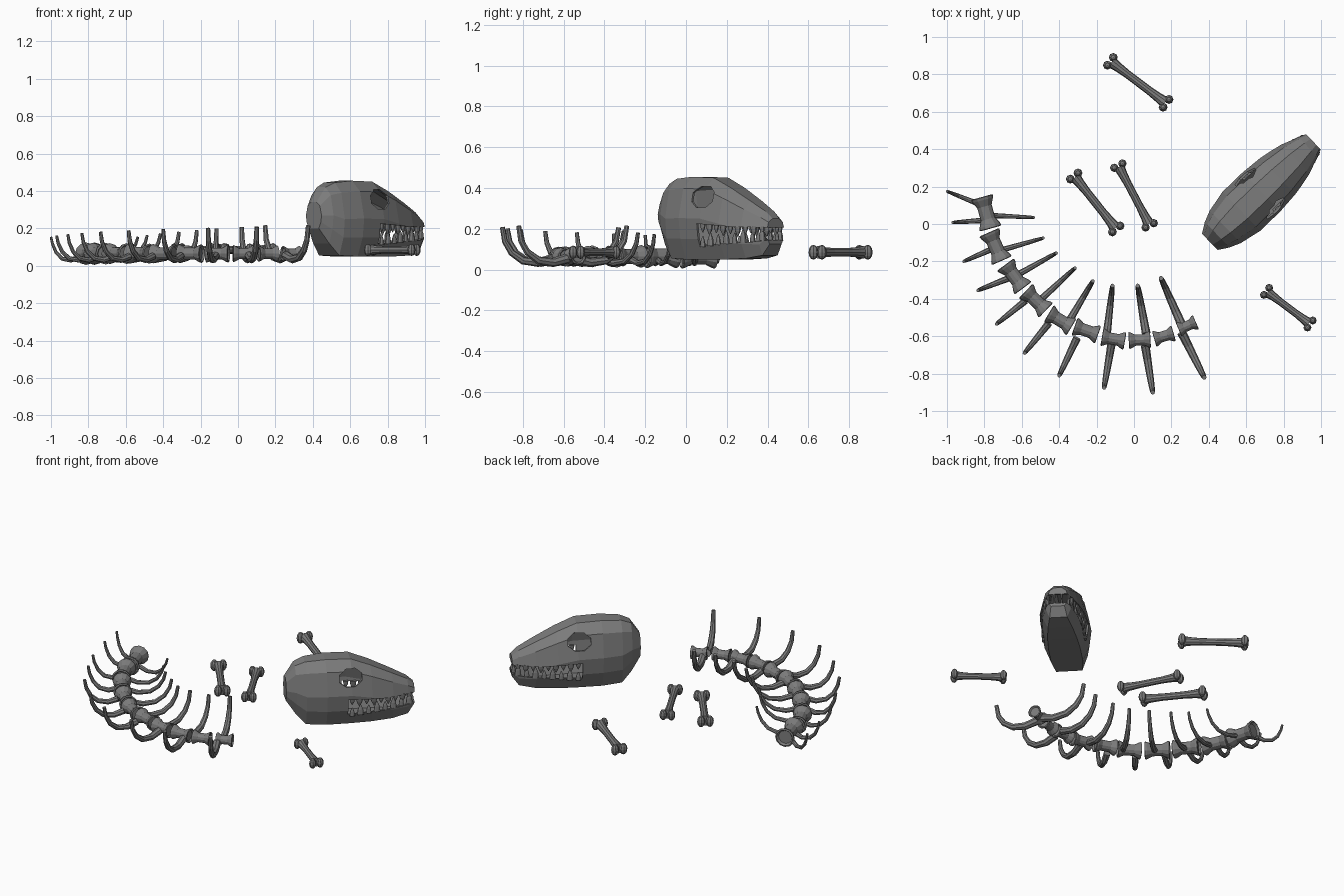
import bpy, bmesh, math
from mathutils import Vector, Matrix

if "Cube" in bpy.data.objects:
    bpy.data.objects.remove(bpy.data.objects["Cube"])

bone_mat = bpy.data.materials.new("fossil_grey")
bone_mat.use_nodes = True
GREY = (0.2, 0.2, 0.2, 1)
bone_mat.diffuse_color = GREY
bone_mat.node_tree.nodes["Principled BSDF"].inputs["Base Color"].default_value = GREY


def finish(bm, name):
    bmesh.ops.recalc_face_normals(bm, faces=bm.faces)
    mesh = bpy.data.meshes.new(name)
    bm.to_mesh(mesh)
    bm.free()
    mesh.materials.append(bone_mat)
    ob = bpy.data.objects.new(name, mesh)
    bpy.context.collection.objects.link(ob)
    return ob


def loft(bm, rings):
    """Skin a list of equal-length point rings and cap both ends."""
    loops = [[bm.verts.new(p) for p in ring] for ring in rings]
    n = len(loops[0])
    for a, b in zip(loops, loops[1:]):
        for i in range(n):
            j = (i + 1) % n
            bm.faces.new((a[i], a[j], b[j], b[i]))
    bm.faces.new(loops[0][::-1])
    bm.faces.new(loops[-1])


def tube(bm, path, radii, sides, straight=False):
    rings = []
    last = len(path) - 1
    for i, (p, r) in enumerate(zip(path, radii)):
        t = path[min(i + 1, last)] - path[max(i - 1, 0)]
        if straight:
            t = path[-1] - path[0]
        t = t.normalized()
        side = t.cross(Vector((0, 0, 1))).normalized()
        up = side.cross(t)
        angles = [math.tau * k / sides for k in range(sides)]
        rings.append([p + r * (math.cos(a) * side + math.sin(a) * up) for a in angles])
    loft(bm, rings)


def mix(a, b, t):
    return a + (b - a) * t


# Skull frame: local x runs from the back of the head to the snout
place = Matrix.Translation((0.682, 0.172, 0)) @ Matrix.Rotation(math.radians(44), 4, "Z")

# Skull stations: position, bottom, top, half width
stations = [(-.385, .20, .34, .06), (-.33, .12, .42, .095), (-.27, .055, .445, .12),
            (-.15, .05, .455, .145), (0, .05, .45, .145), (.12, .05, .40, .135),
            (.25, .055, .335, .112), (.345, .07, .285, .08), (.385, .125, .25, .062)]
half = [(.35, 1), (.78, .86), (1, .5), (.92, .25), (.65, 0)]
section = half + [(-w, h) for w, h in reversed(half)]


def half_width(s):
    for a, b in zip(stations, stations[1:]):
        if a[0] <= s <= b[0]:
            return mix(a[3], b[3], (s - a[0]) / (b[0] - a[0]))
    return stations[-1][3]


bm = bmesh.new()
loft(bm, [[(s, w * hw, mix(zb, zt, h)) for w, h in section] for s, zb, zt, hw in stations])
skull = finish(bm, "skull")
shell = skull.modifiers.new("shell", "SOLIDIFY")
shell.thickness = 0.012
shell.offset = -1


def cutter(name, outline):
    bm = bmesh.new()
    loft(bm, [[(s, y, z) for s, z in outline] for y in (-.3, .3)])
    ob = finish(bm, name)
    ob.hide_render = True
    cut = skull.modifiers.new(name, "BOOLEAN")
    cut.operation = "DIFFERENCE"
    cut.object = ob
    cut.solver = "EXACT"
    return ob


# Open mouth and eye sockets pass through the hollow skull
mouth = cutter("mouth_cutter", [(-.025, .12), (-.025, .225), (.2, .21), (.45, .205),
                                (.45, .152), (.3, .135)])
angles = [math.tau * (k + .5) / 8 for k in range(8)]
eyes = cutter("eye_cutter", [(-.008 + .074 * math.cos(a), .355 + .056 * math.sin(a)) for a in angles])
bpy.context.view_layer.update()
graph = bpy.context.evaluated_depsgraph_get()
carved = bpy.data.meshes.new_from_object(skull.evaluated_get(graph))
skull.modifiers.clear()
skull.data = carved
for ob in (mouth, eyes):
    bpy.data.objects.remove(ob)
skull.matrix_world = place


# Teeth
def tooth(bm, s, y, z, tip, r):
    base = [(s + r * math.cos(a), y + r * .6 * math.sin(a)) for a in angles[::1]]
    mid = mix(z, tip, .5)
    loft(bm, [[(x, w, z) for x, w in base],
              [(mix(s, x, .8), mix(y, w, .8), mid) for x, w in base],
              [(mix(s, x, .12), mix(y, w, .12), tip) for x, w in base]])


for name, root, back_root, reach, count in (("upper_teeth", .212, .226, -.055, 9),
                                            ("lower_teeth", .142, .112, .066, 8)):
    bm = bmesh.new()
    for side in (-1, 1):
        for i in range(count):
            s = mix(.0, .352, i / (count - 1))
            z = mix(back_root, root, i / (count - 1))
            size = 1 if i % 2 else .8
            tooth(bm, s, side * (half_width(s) * .94 - .012), z, z + reach * size, .021 * size)
        tooth(bm, .372, side * .022, root, root + reach * .7, .014)
    finish(bm, name).matrix_world = place

# Spine: flared spools with recessed ends, shrinking along the curve
centres = [(-.79, .06), (-.74, -.12), (-.64, -.28), (-.525, -.41), (-.395, -.515),
           (-.255, -.57), (-.11, -.615), (.03, -.62), (.16, -.60), (.285, -.545)]
spool = [(-.42, .7), (-.5, .85), (-.48, 1), (-.4, .95), (-.2, .66),
         (.2, .66), (.4, .95), (.48, 1), (.5, .85), (.42, .7)]
pts = [Vector((x, y, .065)) for x, y in centres]
for i, c in enumerate(pts):
    f = i / (len(pts) - 1)
    axis = (pts[min(i + 1, len(pts) - 1)] - pts[max(i - 1, 0)]).normalized()
    length, radius = mix(.175, .10, f), mix(.06, .041, f)
    bm = bmesh.new()
    tube(bm, [c + axis * length * t for t, r in spool], [radius * r for t, r in spool], 12, True)
    finish(bm, f"vertebra_{i + 1}")

# Ribs: root x, y then tip x, y
outer_ribs = [(-.85, .115, -1, .175), (-.80, .02, -.97, .008), (-.75, -.13, -.91, -.20),
              (-.67, -.29, -.835, -.355), (-.58, -.41, -.735, -.535), (-.455, -.53, -.585, -.69),
              (-.305, -.61, -.4, -.81), (-.12, -.64, -.16, -.875), (.06, -.65, .1, -.9),
              (.255, -.58, .375, -.82)]
inner_ribs = [(-.75, .045, -.535, .035), (-.71, -.14, -.485, -.075), (-.62, -.27, -.415, -.155),
              (-.495, -.4, -.315, -.235), (-.345, -.515, -.22, -.305), (-.145, -.585, -.115, -.33),
              (.065, -.585, .02, -.33), (.26, -.55, .145, -.29)]
bend = [(0, .055), (.3, .035), (.6, .045), (.82, .085), (.95, .14)]
for label, ribs in (("outer", outer_ribs), ("inner", inner_ribs)):
    for i, (x0, y0, x1, y1) in enumerate(ribs):
        f = i / (len(ribs) - 1)
        tip_z, thick = mix(.155, .215, f), mix(.014, .025, f)
        path = [Vector((mix(x0, x1, t), mix(y0, y1, t), z * mix(.85, 1, f))) for t, z in bend]
        path.append(Vector((x1, y1, tip_z)))
        bm = bmesh.new()
        tube(bm, path, [thick * mix(1, .5, k / 5) for k in range(6)], 8)
        finish(bm, f"{label}_rib_{i + 1}")

# Loose long bones: flared shaft with two knobs on each end
long_bones = [(-.12, .865, .165, .65, 1), (-.315, .25, -.10, -.02, 1),
              (-.08, .305, .08, 0, .95), (.715, -.365, .935, -.53, .9)]
for i, (x0, y0, x1, y1, size) in enumerate(long_bones):
    a, b = Vector((x0, y0, .085)), Vector((x1, y1, .085))
    axis = (b - a).normalized()
    side = axis.cross(Vector((0, 0, 1)))
    bm = bmesh.new()
    tube(bm, [a.lerp(b, t) for t in (0, .12, .3, .7, .88, 1)],
         [size * r for r in (.032, .026, .022, .022, .026, .032)], 10)
    for end, out in ((a, -axis), (b, axis)):
        for s in (-1, 1):
            at = end + out * .008 + side * s * .026 * size
            bmesh.ops.create_uvsphere(bm, u_segments=8, v_segments=6, radius=.028 * size,
                                      matrix=Matrix.Translation(at) @ Matrix.Diagonal((.85, .85, 1.3, 1)))
    finish(bm, f"long_bone_{i + 1}")
